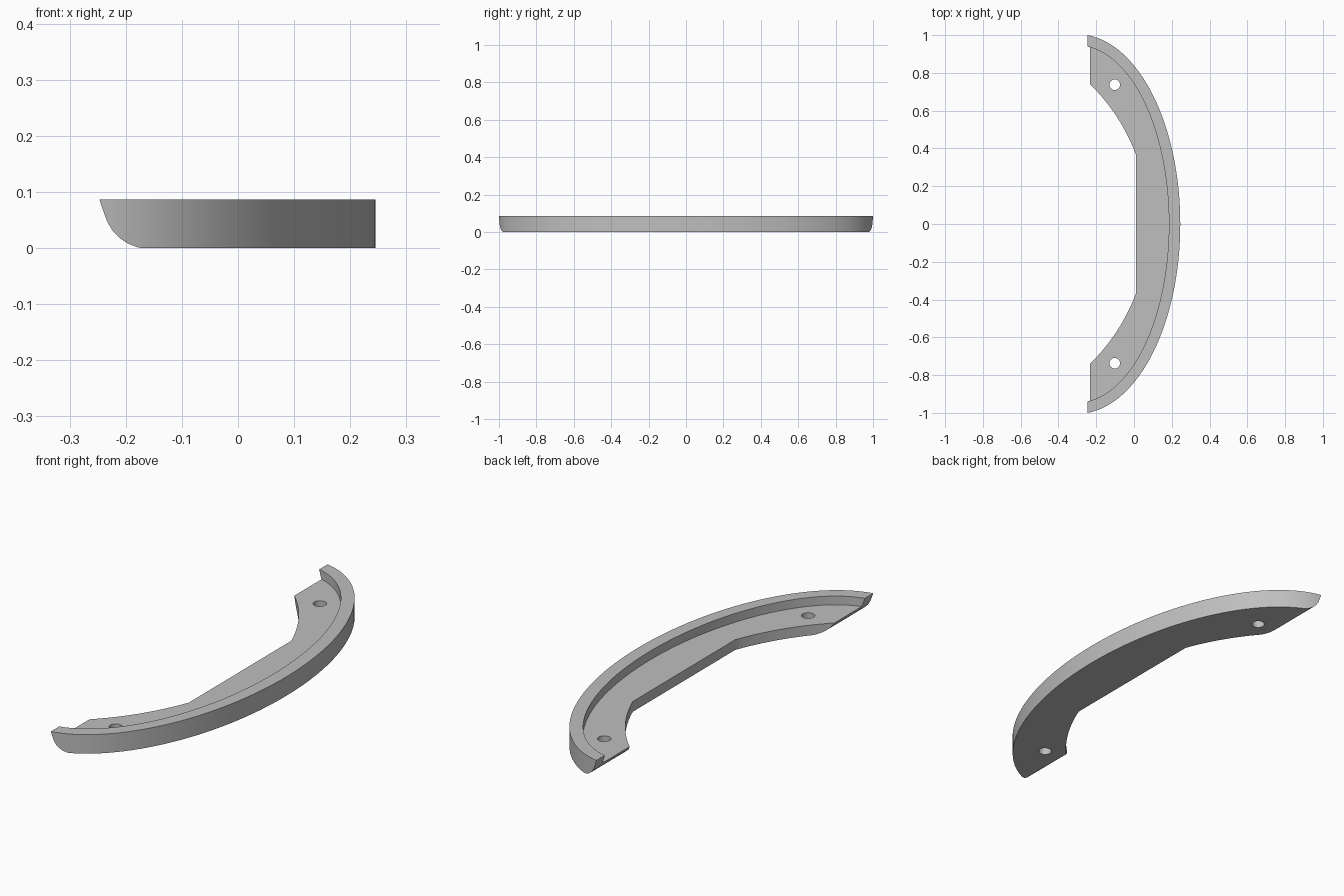
import bpy, bmesh, math
from mathutils import Vector

if "Cube" in bpy.data.objects:
    bpy.data.objects.remove(bpy.data.objects["Cube"], do_unlink=True)

HEIGHT, FLOOR = 0.087, 0.047
END_X, ARC_X = -0.247, -0.30

grey = bpy.data.materials.new("plain grey")
grey.use_nodes = True
colour = (0.52, 0.52, 0.52, 1)
grey.diffuse_color = colour
grey.node_tree.nodes["Principled BSDF"].inputs["Base Color"].default_value = colour


def prism(name, points, offset):
    """Close a flat outline and extrude it by offset."""
    bm = bmesh.new()
    face = bm.faces.new([bm.verts.new(p) for p in points])
    new = bmesh.ops.extrude_face_region(bm, geom=[face])["geom"]
    verts = [g for g in new if isinstance(g, bmesh.types.BMVert)]
    bmesh.ops.translate(bm, verts=verts, vec=offset)
    bmesh.ops.recalc_face_normals(bm, faces=bm.faces)
    mesh = bpy.data.meshes.new(name)
    bm.to_mesh(mesh)
    bm.free()
    mesh.materials.append(grey)
    obj = bpy.data.objects.new(name, mesh)
    bpy.context.collection.objects.link(obj)
    return obj


def ellipse_arc(a, b, x_end, z, steps=64):
    """Arc from the -y end round the +x apex to the +y end."""
    limit = math.acos((x_end - ARC_X) / a)
    angles = [limit * (2 * i / steps - 1) for i in range(steps + 1)]
    return [Vector((ARC_X + a * math.cos(t), b * math.sin(t), z)) for t in angles]


def cut(body, cutter):
    cutter.hide_render = True
    mod = body.modifiers.new(cutter.name, 'BOOLEAN')
    mod.operation, mod.solver, mod.object = 'DIFFERENCE', 'EXACT', cutter
    bpy.context.view_layer.objects.active = body
    bpy.ops.object.modifier_apply(modifier=mod.name)
    bpy.data.objects.remove(cutter, do_unlink=True)


# Crescent body: elliptical outside, straight inner edge with curved shoulders
start, bend, stop = Vector((-0.235, 0.742)), Vector((-0.075, 0.588)), Vector((0.01, 0.37))
shoulder = []
for i in range(13):
    t = i / 12
    shoulder.append(start * (1 - t) ** 2 + bend * 2 * t * (1 - t) + stop * t * t)
inner = [Vector((END_X, start.y, 0))] + [p.to_3d() for p in shoulder]
inner += [Vector((p.x, -p.y, 0)) for p in reversed(inner)]
body = prism("curved_bracket", ellipse_arc(0.545, 1.005, END_X, 0) + inner, (0, 0, HEIGHT))

# Lowered floor inside the raised rim
recess = ellipse_arc(0.485, 0.945, END_X, FLOOR)
recess += [Vector((-0.5, 0.94, FLOOR)), Vector((-0.5, -0.94, FLOOR))]
cut(body, prism("recess_cutter", recess, (0, 0, 0.2)))

# Rounded undersides of both ends
profile = [(-0.2475, 0.088), (-0.24, 0.066), (-0.233, 0.047), (-0.223, 0.030), (-0.211, 0.018),
           (-0.196, 0.008), (-0.181, 0.002), (-0.166, -0.001), (-0.166, -0.1), (-0.4, -0.1), (-0.4, 0.088)]
cut(body, prism("end_cutter", [(x, -1.2, z) for x, z in profile], (0, 2.4, 0)))

# Screw holes
for side in (-1, 1):
    ring = [(-0.102 + 0.028 * math.cos(k * math.tau / 32),
             side * 0.737 + 0.028 * math.sin(k * math.tau / 32), -0.1) for k in range(32)]
    cut(body, prism("hole_cutter", ring, (0, 0, 0.3)))

bpy.ops.object.select_all(action='DESELECT')
body.select_set(True)
bpy.context.view_layer.objects.active = body
bpy.ops.object.shade_smooth_by_angle(angle=math.radians(25))
